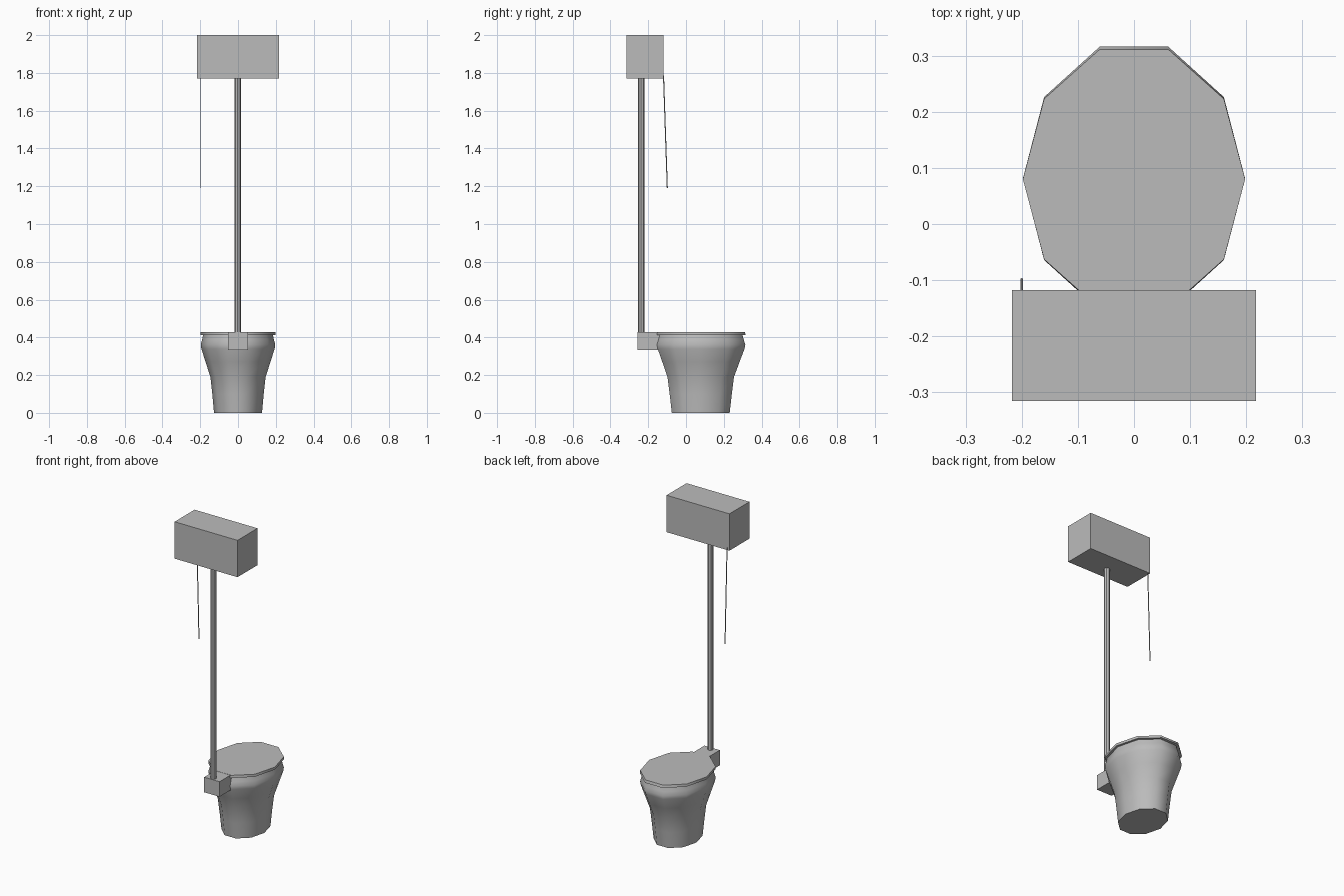
import bpy, bmesh, math
from mathutils import Vector

if "Cube" in bpy.data.objects:
    bpy.data.objects.remove(bpy.data.objects["Cube"], do_unlink=True)

grey = bpy.data.materials.new("grey_ceramic")
grey.use_nodes = True
COLOUR = (0.5, 0.5, 0.5, 1)
grey.diffuse_color = COLOUR
grey.node_tree.nodes["Principled BSDF"].inputs["Base Color"].default_value = COLOUR


def finish(name, bm):
    bmesh.ops.recalc_face_normals(bm, faces=bm.faces)
    mesh = bpy.data.meshes.new(name)
    bm.to_mesh(mesh)
    bm.free()
    mesh.materials.append(grey)
    obj = bpy.data.objects.new(name, mesh)
    bpy.context.collection.objects.link(obj)
    return obj


def box(name, low, high):
    bm = bmesh.new()
    bmesh.ops.create_cube(bm, size=1)
    for v in bm.verts:
        v.co = [(a + b) / 2 + c * (b - a) for a, b, c in zip(low, high, v.co)]
    return finish(name, bm)


def loft(name, rings, sides=10):
    """Stack of ten-sided ovals: (z, centre y, x radius, y radius)."""
    bm = bmesh.new()
    loops = []
    for z, cy, rx, ry in rings:
        angles = [2 * math.pi * i / sides for i in range(sides)]
        loops.append([bm.verts.new((rx * math.cos(a), cy + ry * math.sin(a), z))
                      for a in angles])
    for a, b in zip(loops, loops[1:]):
        for i in range(sides):
            j = (i + 1) % sides
            bm.faces.new((a[i], a[j], b[j], b[i]))
    bm.faces.new(loops[0])
    bm.faces.new(loops[-1])
    return finish(name, bm)


def rod(name, start, end, radius, sides):
    start, end = Vector(start), Vector(end)
    axis = end - start
    bm = bmesh.new()
    bmesh.ops.create_cone(bm, cap_ends=True, segments=sides, radius1=radius,
                          radius2=radius, depth=axis.length)
    obj = finish(name, bm)
    obj.location = (start + end) / 2
    obj.rotation_euler = axis.to_track_quat("Z", "Y").to_euler()
    return obj


# Flared bowl, rounded near the top and pinched under the lid
bowl = loft("bowl", [
    (0.0, 0.078, 0.127, 0.161),
    (0.10, 0.078, 0.136, 0.173),
    (0.19, 0.078, 0.146, 0.185),
    (0.27, 0.079, 0.172, 0.215),
    (0.34, 0.080, 0.194, 0.242),
    (0.362, 0.080, 0.197, 0.246),
    (0.385, 0.080, 0.191, 0.238),
    (0.414, 0.080, 0.184, 0.230),
])

# Flat closed lid
lid = loft("lid", [
    (0.413, 0.081, 0.198, 0.247),
    (0.429, 0.080, 0.198, 0.243),
])

# Inlet block joining the pipe to the bowl
box("inlet_block", (-0.053, -0.258, 0.334), (0.053, -0.13, 0.428))

# High cistern, flush pipe and pull chain
box("cistern", (-0.217, -0.315, 1.77), (0.217, -0.118, 2.0))
rod("flush_pipe", (-0.002, -0.238, 0.42), (-0.002, -0.238, 1.78), 0.017, 8)
rod("pull_chain", (-0.2, -0.119, 1.785), (-0.2, -0.099, 1.19), 0.0028, 6)

# Smooth the bowl walls but keep its rims sharp
bpy.ops.object.select_all(action="DESELECT")
bowl.select_set(True)
lid.select_set(True)
bpy.context.view_layer.objects.active = bowl
bpy.ops.object.shade_smooth_by_angle(angle=math.radians(50))
